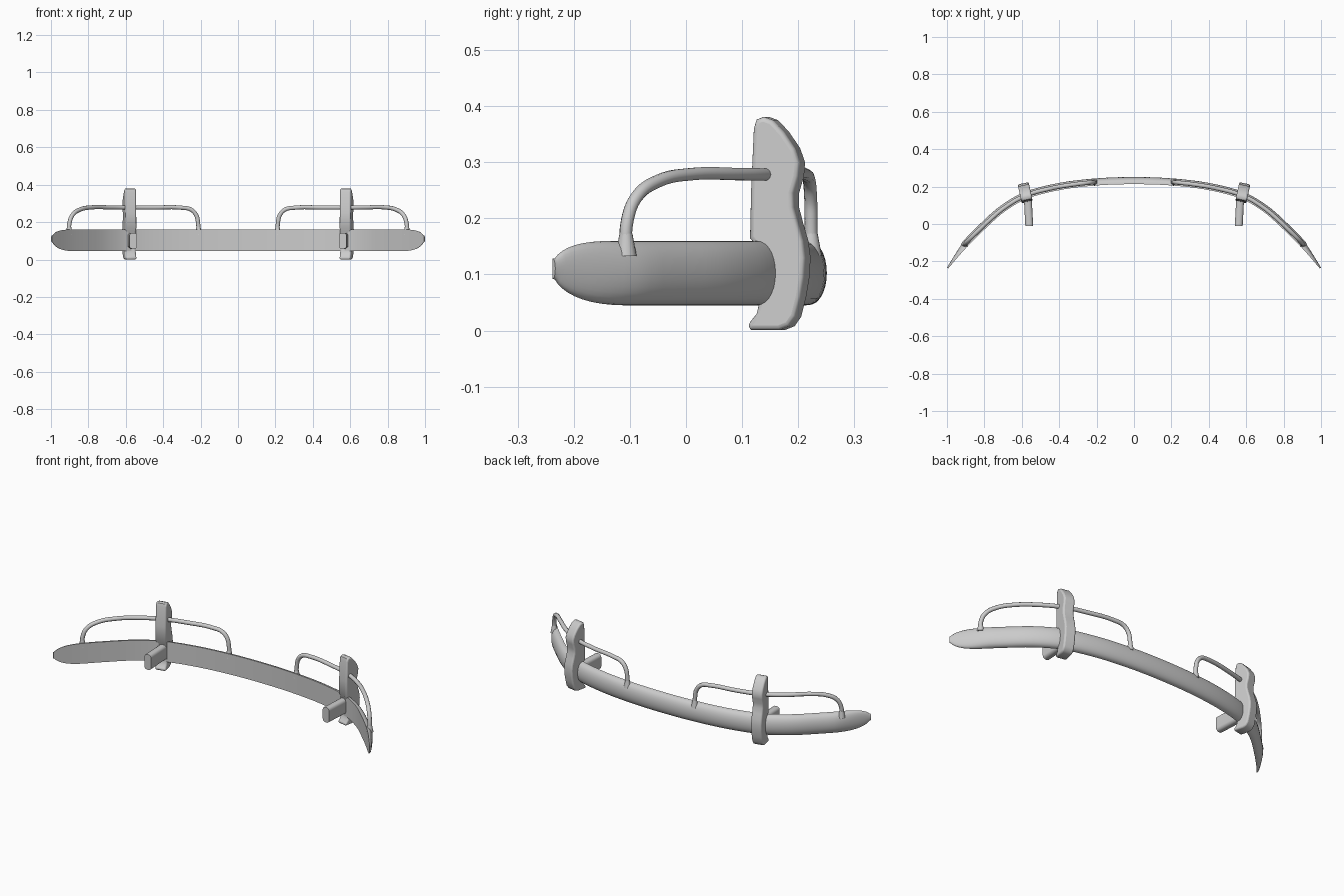
import bpy, bmesh, math
from mathutils import Vector, Matrix

cube = bpy.data.objects.get("Cube")
if cube:
    bpy.data.objects.remove(cube)

metal = bpy.data.materials.new("light_grey_metal")
metal.use_nodes = True
metal.diffuse_color = (0.6, 0.6, 0.6, 1)
metal.node_tree.nodes["Principled BSDF"].inputs["Base Color"].default_value = (0.6, 0.6, 0.6, 1)

# Plan of the flat inner face: depth y for each distance x from the middle
PLAN = [(0, .213), (.2, .206), (.4, .181), (.58, .132), (.7, .06),
        (.8, -.03), (.9, -.13), (1, -.245)]


def plan_slope(i):
    if i == 0:
        return 0
    a, b = PLAN[i - 1], PLAN[min(i + 1, len(PLAN) - 1)]
    return (b[1] - a[1]) / (b[0] - a[0])


def plan_y(x):
    """Smooth depth of the inner face at x."""
    x = abs(x)
    i = max(k for k in range(len(PLAN) - 1) if PLAN[k][0] <= x)
    (x0, y0), (x1, y1) = PLAN[i], PLAN[i + 1]
    w = x1 - x0
    t = (x - x0) / w
    return ((2*t**3 - 3*t**2 + 1) * y0 + (t**3 - 2*t**2 + t) * w * plan_slope(i)
            + (3*t**2 - 2*t**3) * y1 + (t**3 - t**2) * w * plan_slope(i + 1))


def plan_normal(x):
    e = 0.002
    x = max(-1 + e, min(1 - e, x))
    d = (plan_y(x + e) - plan_y(x - e)) / (2 * e)
    return Vector((-d, 1, 0)).normalized()


def finish(name, bm, angle=40):
    bmesh.ops.recalc_face_normals(bm, faces=bm.faces)
    mesh = bpy.data.meshes.new(name)
    bm.to_mesh(mesh)
    bm.free()
    obj = bpy.data.objects.new(name, mesh)
    bpy.context.collection.objects.link(obj)
    mesh.materials.append(metal)
    smooth(obj, angle)
    return obj


def smooth(obj, angle):
    bpy.ops.object.select_all(action='DESELECT')
    obj.select_set(True)
    bpy.context.view_layer.objects.active = obj
    bpy.ops.object.shade_smooth_by_angle(angle=math.radians(angle))


def bumper_bar():
    """D-shaped section swept along the plan, narrowing to rounded tips."""
    bm = bmesh.new()
    rings, steps, arc = [], 72, 14
    for k in range(steps + 1):
        x = 0.994 * math.sin(math.pi / 2 * (2 * k / steps - 1))
        t = max(0, (abs(x) - 0.87) / 0.125)
        half = max(0.018, 0.0575 * math.sqrt(max(0, 1 - t**3)))
        thick = 0.038 * (1 - 0.8 * t)
        base = Vector((x, plan_y(x), 0.1025 + 0.008 * t * t))
        n = plan_normal(x)
        ring = []
        for j in range(arc + 1):
            a = math.pi * (j / arc - 0.5)
            out = thick * max(0, math.cos(a)) ** 0.8
            ring.append(bm.verts.new(base + n * out + Vector((0, 0, half * math.sin(a)))))
        rings.append(ring)
    for a, b in zip(rings, rings[1:]):
        for j in range(arc + 1):
            m = (j + 1) % (arc + 1)
            bm.faces.new((a[j], a[m], b[m], b[j]))
    bm.faces.new(rings[0])
    bm.faces.new(rings[-1])
    finish("bumper_bar", bm)


def overrider(side, label):
    """Wavy upright plate with rounded edges that hooks under the bar."""
    profile = [(.125, .36), (.130, .376), (.143, .381), (.160, .375), (.180, .354),
               (.200, .325), (.209, .300), (.207, .275), (.198, .245), (.198, .220),
               (.206, .190), (.215, .160), (.219, .130), (.217, .095), (.211, .060),
               (.202, .025), (.190, .008), (.172, .001), (.120, .001), (.113, .009),
               (.130, .030), (.135, .050), (.130, .150), (.118, .165), (.120, .250)]
    bm = bmesh.new()
    face = bm.faces.new([bm.verts.new((-0.03, y - 0.15, z)) for y, z in profile])
    ext = bmesh.ops.extrude_face_region(bm, geom=[face])
    verts = [v for v in ext["geom"] if isinstance(v, bmesh.types.BMVert)]
    bmesh.ops.translate(bm, verts=verts, vec=(0.06, 0, 0))
    bmesh.ops.transform(bm, verts=bm.verts, matrix=Matrix.Translation((side * 0.578, 0.15, 0))
                        @ Matrix.Rotation(-side * math.radians(12), 4, 'Z'))
    obj = finish(label + "_overrider", bm, 50)
    bevel = obj.modifiers.new("rounded_edges", 'BEVEL')
    bevel.width = 0.012
    bevel.segments = 3
    bevel.limit_method = 'ANGLE'
    bevel.angle_limit = math.radians(60)


def mount(side, label):
    """Stub bracket reaching inward from the bar."""
    bm = bmesh.new()
    bmesh.ops.create_cube(bm, size=1)
    bmesh.ops.scale(bm, verts=bm.verts, vec=(0.042, 0.155, 0.086))
    long_edges = [e for e in bm.edges if abs((e.verts[0].co - e.verts[1].co).y) > 0.1]
    bmesh.ops.bevel(bm, geom=long_edges, offset=0.017, segments=4, profile=0.5, affect='EDGES')
    bmesh.ops.transform(bm, verts=bm.verts, matrix=Matrix.Translation((side * 0.564, 0.067, 0.1))
                        @ Matrix.Rotation(-side * math.radians(3), 4, 'Z'))
    finish(label + "_mount", bm)


def on_bar(x, z):
    """Point above the middle of the bar."""
    p = Vector((x, plan_y(x), z)) + plan_normal(x) * 0.018
    return p


def rail(side, label):
    """Bent tube standing on the bar and passing through the overrider."""
    path = [(.89, .13), (.888, .195), (.872, .238), (.835, .266), (.77, .279),
            (.68, .279), (.58, .278), (.45, .278), (.3, .277), (.25, .267),
            (.222, .237), (.212, .195), (.21, .13)]
    curve = bpy.data.curves.new(label + "_rail", 'CURVE')
    curve.dimensions = '3D'
    curve.bevel_depth = 0.0115
    curve.bevel_resolution = 3
    curve.resolution_u = 6
    curve.use_fill_caps = True
    spline = curve.splines.new('BEZIER')
    spline.bezier_points.add(len(path) - 1)
    for bp, (x, z) in zip(spline.bezier_points, path):
        bp.co = on_bar(side * x, z)
        bp.handle_left_type = bp.handle_right_type = 'AUTO'
    obj = bpy.data.objects.new(label + "_rail", curve)
    bpy.context.collection.objects.link(obj)
    curve.materials.append(metal)
    bpy.ops.object.select_all(action='DESELECT')
    obj.select_set(True)
    bpy.context.view_layer.objects.active = obj
    bpy.ops.object.convert(target='MESH')
    smooth(bpy.context.view_layer.objects.active, 50)
    # Flared feet where the tube meets the bar
    for name, x in (("outer", .89), ("inner", .21)):
        bm = bmesh.new()
        bmesh.ops.create_cone(bm, cap_ends=True, segments=16, radius1=0.019,
                              radius2=0.0115, depth=0.04,
                              matrix=Matrix.Translation(on_bar(side * x, 0.153)))
        finish(f"{label}_{name}_rail_foot", bm)


bumper_bar()
for side, label in ((1, "left"), (-1, "right")):
    overrider(side, label)
    mount(side, label)
    rail(side, label)
